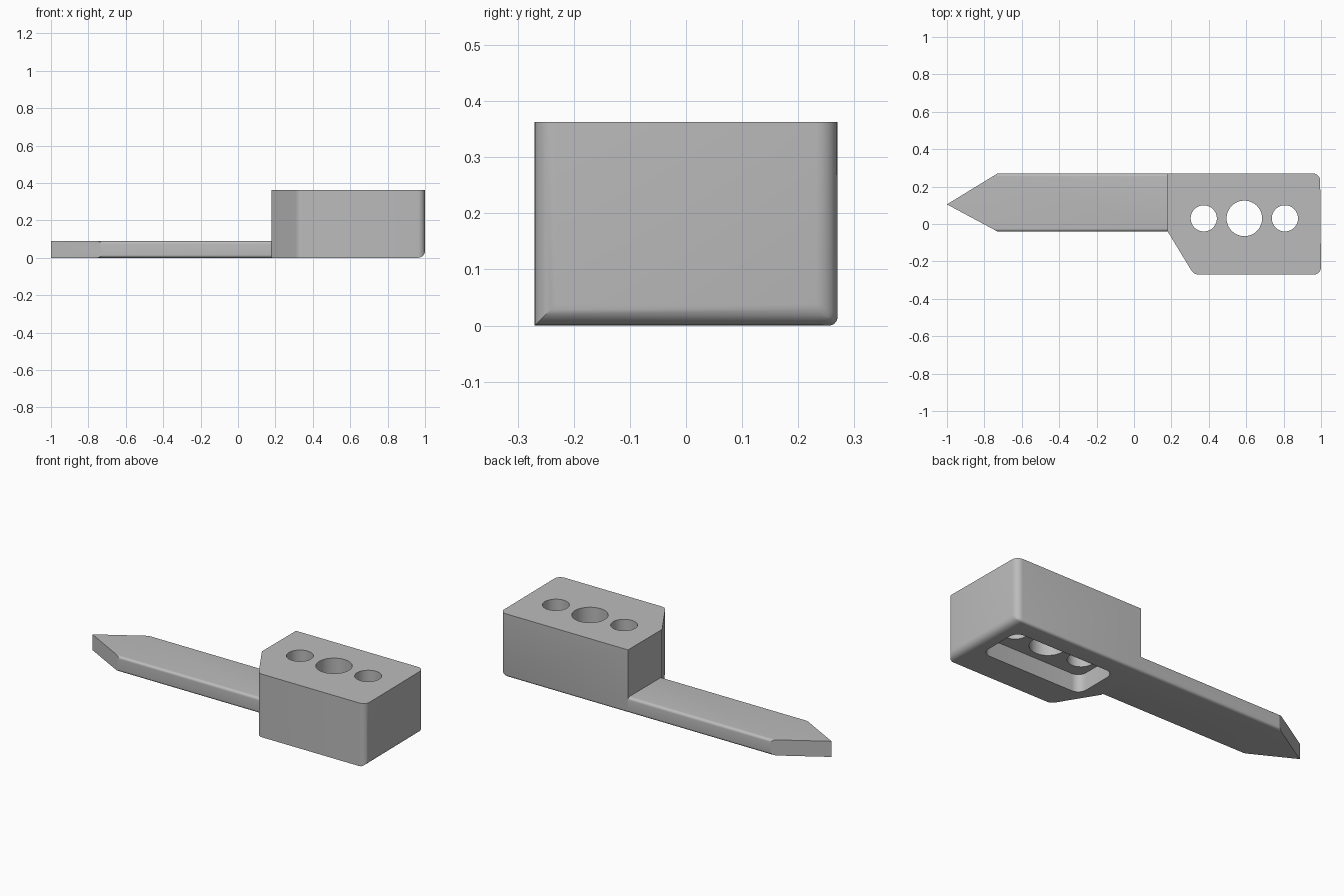
import bpy, bmesh, math

cube = bpy.data.objects.get("Cube")
if cube:
    bpy.data.objects.remove(cube, do_unlink=True)

grey = bpy.data.materials.new("plain grey")
grey.use_nodes = True
GREY = (0.5, 0.5, 0.5, 1)
grey.diffuse_color = GREY
grey.node_tree.nodes["Principled BSDF"].inputs["Base Color"].default_value = GREY


def prism(name, outline, z0, z1, weight=None):
    """Extrude an outline; weight(a, b) gives each edge's bevel weight."""
    bm = bmesh.new()
    face = bm.faces.new([bm.verts.new((x, y, z0)) for x, y in outline])
    ext = bmesh.ops.extrude_face_region(bm, geom=[face])
    for v in ext["geom"]:
        if isinstance(v, bmesh.types.BMVert):
            v.co.z = z1
    bmesh.ops.recalc_face_normals(bm, faces=bm.faces)
    if weight:
        layer = bm.edges.layers.float.new("bevel_weight_edge")
        for e in bm.edges:
            e[layer] = weight(e.verts[0].co, e.verts[1].co)
    mesh = bpy.data.meshes.new(name)
    bm.to_mesh(mesh)
    bm.free()
    mesh.materials.append(grey)
    obj = bpy.data.objects.new(name, mesh)
    bpy.context.collection.objects.link(obj)
    return obj


def round_edges(obj, width):
    mod = obj.modifiers.new("rounding", "BEVEL")
    mod.limit_method = "WEIGHT"
    mod.width = width
    mod.segments = 6


def cut(obj, cutter):
    mod = obj.modifiers.new("cut", "BOOLEAN")
    mod.operation = "DIFFERENCE"
    mod.solver = "EXACT"
    mod.object = cutter
    cutter.hide_render = True


def bake(obj):
    """Apply the modifiers, then smooth the rounded areas."""
    graph = bpy.context.evaluated_depsgraph_get()
    mesh = bpy.data.meshes.new_from_object(obj.evaluated_get(graph))
    obj.modifiers.clear()
    obj.data = mesh
    bpy.ops.object.select_all(action="DESELECT")
    obj.select_set(True)
    bpy.context.view_layer.objects.active = obj
    bpy.ops.object.shade_smooth_by_angle(angle=math.radians(30))


def circle(cx, cy, r, start=0, sweep=2 * math.pi, n=48):
    return [(cx + r * math.cos(start + sweep * i / n),
             cy + r * math.sin(start + sweep * i / n)) for i in range(n)]


BACK, FRONT, ROOT = 0.27, -0.27, 0.18
HOLE_X, HOLE_Y = 0.59, 0.03


# Block: rounded outer end, lightly rounded back lower edge
def block_weight(a, b):
    if min(a.x, b.x) > 0.9 and max(a.z, b.z) < 0.01:
        return 1.0
    if abs(a.z - b.z) > 0.1 and a.x > 0.9:
        return 1.0
    if abs(a.z - b.z) > 0.1 and 0.3 < a.x < 0.4:
        return 0.6
    if min(a.y, b.y) > 0.26 and max(a.z, b.z) < 0.01:
        return 0.4
    return 0.0


block = prism("block", [(ROOT, BACK), (ROOT, -0.04), (0.32, FRONT),
                        (1.0, FRONT), (0.995, BACK)], 0, 0.363, block_weight)
round_edges(block, 0.038)

# Pocket with rounded corners under the block
half_x, half_y, r = 0.32, 0.135, 0.05
pocket = []
for k, (sx, sy) in enumerate([(1, 1), (-1, 1), (-1, -1), (1, -1)]):
    pocket += circle(HOLE_X + sx * (half_x - r), HOLE_Y + sy * (half_y - r), r,
                     k * math.pi / 2, math.pi / 2 * 8 / 7, 8)
cutters = [prism("pocket_cutter", pocket, -0.1, 0.1)]

# Row of three through holes
for dx, radius in [(-0.217, 0.07), (0, 0.095), (0.217, 0.07)]:
    cutters.append(prism("hole_cutter", circle(HOLE_X + dx, HOLE_Y, radius), 0.05, 0.5))
for c in cutters:
    cut(block, c)
bake(block)
for c in cutters:
    bpy.data.objects.remove(c, do_unlink=True)


# Flat pointed blade, long edges rounded up to the shoulder
def blade_weight(a, b):
    return 1.0 if abs(a.z - b.z) < 0.01 and abs(a.y - b.y) < 0.01 else 0.0


blade = prism("blade", [(ROOT, BACK), (-0.73, BACK), (-1.0, 0.105),
                        (-0.73, -0.04), (ROOT, -0.04)], 0, 0.09, blade_weight)
round_edges(blade, 0.016)
bake(blade)
